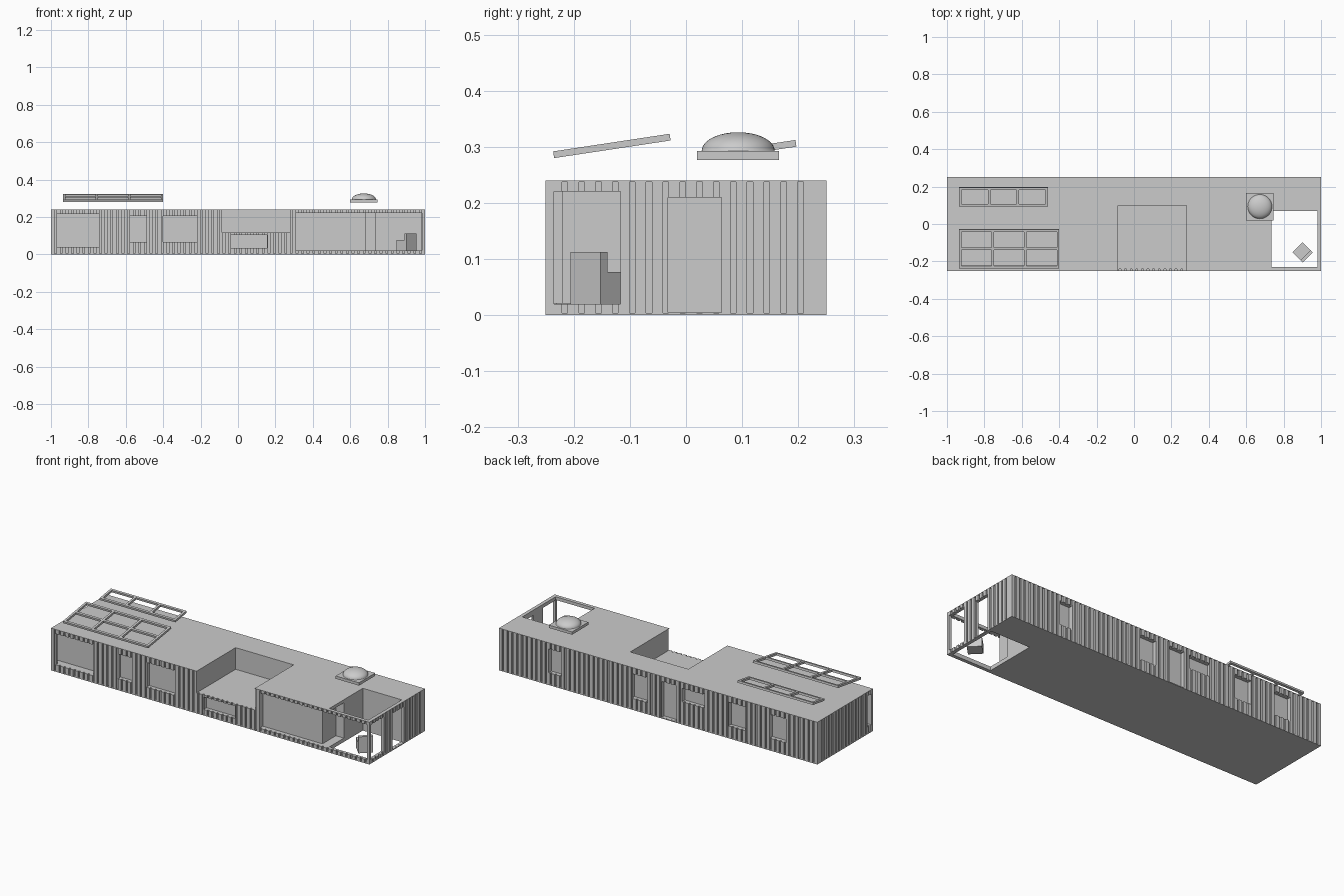
import bpy, bmesh, math
from mathutils import Matrix, Vector

if "Cube" in bpy.data.objects:
    bpy.data.objects.remove(bpy.data.objects["Cube"], do_unlink=True)

grey = bpy.data.materials.new("plain_grey")
grey.use_nodes = True
grey.diffuse_color = (0.6, 0.6, 0.6, 1)
grey.node_tree.nodes["Principled BSDF"].inputs["Base Color"].default_value = (0.6, 0.6, 0.6, 1)


def add_box(bm, x, y, z):
    """Add a box given its (low, high) range on each axis."""
    spans = (x, y, z)
    size = [s[1] - s[0] for s in spans]
    middle = Vector([(s[0] + s[1]) / 2 for s in spans])
    bmesh.ops.create_cube(bm, size=1, matrix=Matrix.Translation(middle) @ Matrix.Diagonal((*size, 1)))


def make(name, bm):
    mesh = bpy.data.meshes.new(name)
    bm.to_mesh(mesh)
    bm.free()
    mesh.materials.append(grey)
    obj = bpy.data.objects.new(name, mesh)
    bpy.context.collection.objects.link(obj)
    return obj


def boxes(name, *ranges):
    bm = bmesh.new()
    for r in ranges:
        add_box(bm, *r)
    return make(name, bm)


def cut(obj, cutters):
    """Subtract cutters in turn and bake the result."""
    for c in cutters:
        mod = obj.modifiers.new("cut", "BOOLEAN")
        mod.operation = "DIFFERENCE"
        mod.solver = "EXACT"
        mod.object = c
        c.hide_render = True
    graph = bpy.context.evaluated_depsgraph_get()
    mesh = bpy.data.meshes.new_from_object(obj.evaluated_get(graph))
    obj.modifiers.clear()
    obj.data = mesh
    for c in cutters:
        bpy.data.objects.remove(c, do_unlink=True)


# House body
house = boxes("house_body", ((-1, 1), (-0.25, 0.25), (0, 0.24)))

# Vertical corrugation grooves around all four walls
PITCH, HALF, DEEP = 0.03, 0.005, 0.009
groove_z = (0.004, 0.237)
slots = []
for i in range(66):
    x = -0.975 + i * PITCH
    for s in (-1, 1):
        y = sorted((s * (0.25 - DEEP), s * 0.3))
        slots.append(((x - HALF, x + HALF), y, groove_z))
for i in range(15):
    y = -0.216 + i * PITCH
    for s in (-1, 1):
        x = sorted((s * (1 - DEEP), s * 1.1))
        slots.append((x, (y - HALF, y + HALF), groove_z))
cutters = [boxes("groove_cutter", *slots)]

# Front and back windows and doors as recesses: x range, z range
front_windows = [((-0.58, -0.49), (0.065, 0.205)),
                 ((-0.40, -0.22), (0.065, 0.205)),
                 ((-0.04, 0.155), (0.035, 0.105))]
back_windows = [((0.608, 0.688), (0.07, 0.205)),
                ((0.066, 0.167), (0.065, 0.205)),
                ((-0.115, -0.02), (0.005, 0.21)),
                ((-0.285, -0.15), (0.13, 0.205)),
                ((-0.548, -0.442), (0.07, 0.205)),
                ((-0.803, -0.70), (0.07, 0.205))]
for x, z in front_windows:
    cutters.append(boxes("window_cutter", (x, (-0.35, -0.225), z)))
for x, z in back_windows:
    cutters.append(boxes("window_cutter", (x, (0.225, 0.35), z)))

# Larger openings
for r in [
    ((-0.97, -0.74), (-0.35, -0.20), (0.04, 0.215)),     # corner window, front
    ((-1.1, -0.96), (-0.235, -0.20), (0.04, 0.215)),     # corner window, end
    ((-0.085, 0.28), (-0.35, 0.10), (0.117, 0.4)),       # roof terrace
    ((0.735, 0.98), (-0.23, 0.07), (-0.1, 0.4)),         # open patio well
    ((0.31, 0.984), (-0.35, -0.22), (0.022, 0.222)),     # wide front opening
    ((0.685, 0.76), (-0.24, -0.10), (0.022, 0.222)),     # patio nook
    ((0.97, 1.1), (-0.235, -0.117), (0.02, 0.22)),       # patio end window
    ((0.96, 1.1), (-0.032, 0.063), (0.005, 0.21)),       # patio end door
]:
    cutters.append(boxes("opening_cutter", r))
cut(house, cutters)


# Tilted open roof frames
def roof_frame(name, x, y, z, columns, rows):
    bar, thick = 0.013, 0.012
    width, length = x[1] - x[0], y[1] - y[0]
    frame = boxes(name, ((0, width), (0, length), (0, thick)))
    cell_x, cell_y = (width - bar) / columns, (length - bar) / rows
    holes = [((bar + i * cell_x, (i + 1) * cell_x), (bar + j * cell_y, (j + 1) * cell_y), (-0.1, 0.1))
             for i in range(columns) for j in range(rows)]
    cut(frame, [boxes("frame_cutter", *holes)])
    frame.data.transform(Matrix.Translation((x[0], y[0], z)) @ Matrix.Rotation(0.15, 4, "X"))


roof_frame("front_panel_frame", (-0.935, -0.40), (-0.235, -0.025), 0.28, 3, 2)
roof_frame("back_panel_frame", (-0.935, -0.46), (0.095, 0.198), 0.285, 3, 1)

# Skylight: square base and shallow dome
boxes("skylight_base", ((0.60, 0.746), (0.02, 0.166), (0.277, 0.293)))
bm = bmesh.new()
bmesh.ops.create_uvsphere(bm, u_segments=40, v_segments=24, radius=1)
bmesh.ops.bisect_plane(bm, geom=bm.verts[:] + bm.edges[:] + bm.faces[:],
                       plane_co=(0, 0, 0), plane_no=(0, 0, -1), clear_outer=True)
bm.transform(Matrix.Translation((0.673, 0.093, 0.293)) @ Matrix.Diagonal((0.065, 0.065, 0.033, 1)))
dome = make("skylight_dome", bm)
dome.data.shade_smooth()

# Patio chair, turned to face the inner corner
H = 0.038
turn = Matrix.Translation((0.901, -0.152, 0)) @ Matrix.Rotation(math.radians(45), 4, "Z")
seat = boxes("chair_seat", ((-H, H), (-H + 0.017, H), (0.02, 0.077)))
back = boxes("chair_back", ((-H, H), (-H, -H + 0.017), (0.02, 0.113)))
for part in (seat, back):
    part.data.transform(turn)
